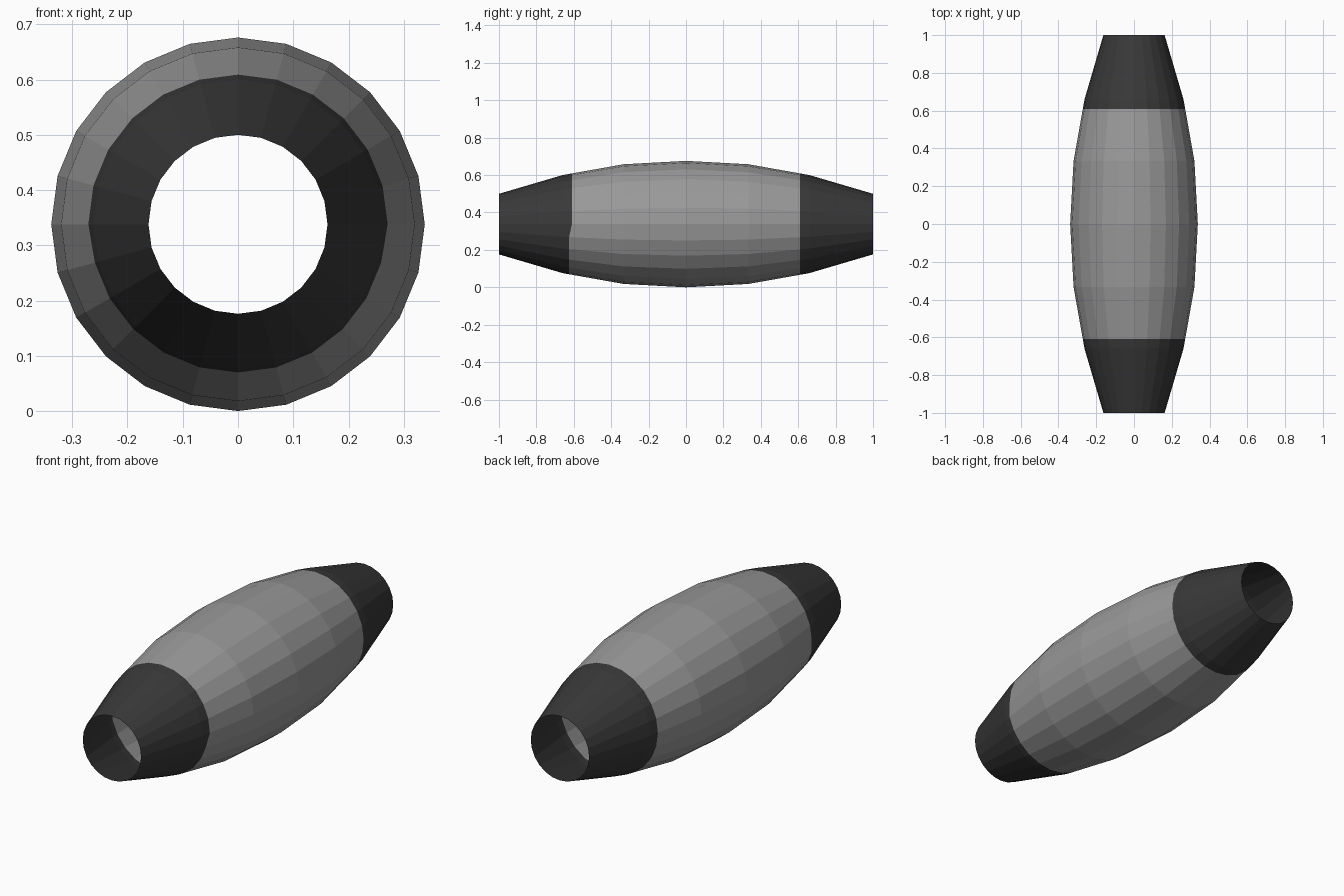
import bpy
import bmesh
import math

cube = bpy.data.objects.get("Cube")
if cube:
    bpy.data.objects.remove(cube, do_unlink=True)

SIDES = 24
RADIUS = 0.338
# Half profile: (distance from the middle, radius)
PROFILE = [(0, RADIUS), (0.333, 0.32), (0.66, 0.262), (1, 0.162)]


def make_material(name, colour):
    mat = bpy.data.materials.new(name)
    mat.use_nodes = True
    mat.diffuse_color = colour
    bsdf = mat.node_tree.nodes["Principled BSDF"]
    bsdf.inputs["Base Color"].default_value = colour
    bsdf.inputs["Roughness"].default_value = 0.8
    return mat


def radius_at(y):
    for (y0, r0), (y1, r1) in zip(PROFILE, PROFILE[1:]):
        if abs(y) <= y1:
            return r0 + (r1 - r0) * (abs(y) - y0) / (y1 - y0)


# Ring stations along the tube, with one extra ring at each colour border
half = [0.333, 0.61, 0.66, 1]
stations = [-y for y in reversed(half)] + [0] + half

bm = bmesh.new()
rings = []
for y in stations:
    ring = []
    for i in range(SIDES):
        a = math.tau * i / SIDES
        # The front border dips slightly on the underside
        yy = y - 0.015 if y == -0.61 and math.sin(a) < -0.01 else y
        r = radius_at(yy)
        ring.append(bm.verts.new((r * math.cos(a), yy, RADIUS + r * math.sin(a))))
    rings.append(ring)

# Open-ended shell: grey middle, dark end sleeves
for k, (a, b) in enumerate(zip(rings, rings[1:])):
    outer = min(abs(stations[k]), abs(stations[k + 1])) >= 0.61
    for i in range(SIDES):
        j = (i + 1) % SIDES
        face = bm.faces.new((a[i], b[i], b[j], a[j]))
        face.material_index = 1 if outer else 0
        face.smooth = False

mesh = bpy.data.meshes.new("barrel_tube")
bm.to_mesh(mesh)
bm.free()
mesh.materials.append(make_material("mid_grey", (0.32, 0.32, 0.32, 1)))
mesh.materials.append(make_material("dark_grey", (0.04, 0.04, 0.04, 1)))
bpy.context.collection.objects.link(bpy.data.objects.new("barrel_tube", mesh))
